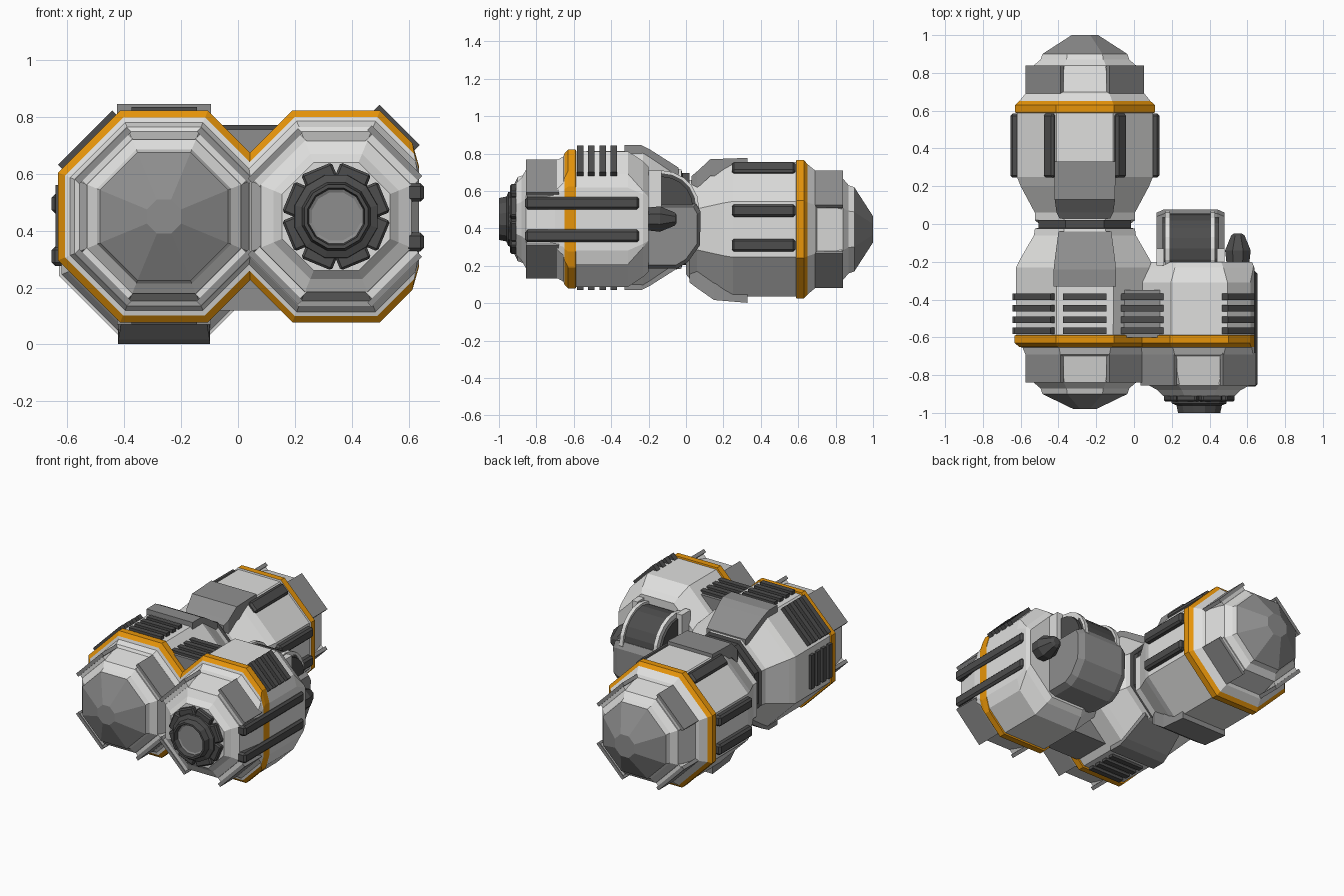
import bpy, bmesh, math
from mathutils import Vector

if "Cube" in bpy.data.objects:
    bpy.data.objects.remove(bpy.data.objects["Cube"])

def material(name, c):
    m = bpy.data.materials.new(name)
    m.diffuse_color = (*c, 1)
    m.use_nodes = True
    m.node_tree.nodes["Principled BSDF"].inputs["Base Color"].default_value = m.diffuse_color
    return m

LIGHT = material("light grey", (0.74, 0.74, 0.73))
MID = material("mid grey", (0.27, 0.27, 0.27))
DARK = material("dark grey", (0.075, 0.075, 0.075))
ORANGE = material("orange", (0.80, 0.30, 0.003))
MATS = [LIGHT, MID, DARK, ORANGE]
L, M, D, O = range(4)

def finish(name, bm, mats):
    bmesh.ops.remove_doubles(bm, verts=bm.verts, dist=1e-5)
    bmesh.ops.recalc_face_normals(bm, faces=bm.faces)
    me = bpy.data.meshes.new(name)
    bm.to_mesh(me)
    bm.free()
    for m in mats:
        me.materials.append(m)
    ob = bpy.data.objects.new(name, me)
    bpy.context.collection.objects.link(ob)
    return ob

def section(r, sides=8, clip=None):
    """Flat-sided polygon with apothem r; clip trims the +x side."""
    if clip is None:
        R = r / math.cos(math.pi / sides)
        return [(R * math.cos((i + .5) * 2 * math.pi / sides),
                 R * math.sin((i + .5) * 2 * math.pi / sides)) for i in range(sides)]
    t, c = math.tan(math.pi / 8), min(r, clip)
    d, s = r - c, r * math.sqrt(2) - c
    right = [(c, s - .75 * d), (c - .3 * d, s + .3 * d)]
    left = [(t * r, r), (-t * r, r), (-r, t * r)]
    top = right + left
    return top + [(x, -z) for x, z in reversed(top)]

def bridge(bm, rings, mats=None):
    """Skin neighbouring rings and close both ends."""
    for k, (a, b) in enumerate(zip(rings, rings[1:])):
        for i in range(len(a)):
            j = (i + 1) % len(a)
            bm.faces.new((a[i], a[j], b[j], b[i])).material_index = mats[k] if mats else 0
    bm.faces.new(rings[0]).material_index = mats[0] if mats else 0
    bm.faces.new(rings[-1]).material_index = mats[-1] if mats else 0

def loft(name, cx, cz, prof, sides=8, clip=None):
    """Rings along y; each entry is (y, radius, colour of band that follows)."""
    bm = bmesh.new()
    rings = [[bm.verts.new((cx + x, y, cz + z)) for x, z in section(r, sides, clip)]
             for y, r, _ in prof]
    bridge(bm, rings, [p[2] for p in prof])
    return finish(name, bm, MATS)

def plate(name, cx, cz, deg, r0, r1, half, y0, y1, mat, off=0, bevel=0):
    """Box lying on the side of a pod that faces the given angle."""
    a = math.radians(deg)
    n, t = Vector((math.cos(a), 0, math.sin(a))), Vector((-math.sin(a), 0, math.cos(a)))
    bm = bmesh.new()
    base = Vector((cx, 0, cz))
    rings = [[bm.verts.new(base + n * r + t * (off + s * half) + Vector((0, y, 0)))
              for s, y in ((-1, y0), (1, y0), (1, y1), (-1, y1))] for r in (r0, r1)]
    bridge(bm, rings)
    if bevel:
        bmesh.ops.bevel(bm, geom=bm.edges[:], offset=bevel, segments=1, affect='EDGES')
    return finish(name, bm, [mat])

def saddle(name, cx, cz, up, path, mat, thick=.09):
    """Bent plate following (y, height, half width) points."""
    bm = bmesh.new()
    bridge(bm, [[bm.verts.new((cx + s * w, y, cz + up * h)) for s, h in
                 ((-1, h), (1, h), (1, h - thick), (-1, h - thick))] for y, h, w in path])
    return finish(name, bm, [mat])

def slats(name, cx, cz, deg, r1, half, off=0):
    for i in range(4):
        y = -.385 - .06 * i
        plate(f"{name}_{i}", cx, cz, deg, r1 - .05, r1, half, y - .018, y + .016, DARK, off)

# Main pod: front and rear halves, the rear one sitting lower
MX, MZ, RZ, PX = -.26, .45, .395, .345
loft("front_hull", MX, MZ, [(-.98, .06, M), (-.9, .225, L), (-.87, .235, L), (-.84, .27, L),
     (-.7, .298, L), (-.69, .315, L), (-.655, .33, L), (-.65, .348, O), (-.63, .372, O),
     (-.59, .372, O), (-.588, .362, L), (-.23, .365, L), (-.19, .345, L), (-.06, .27, L),
     (-.025, .265, D), (-.02, .245, D), (.02, .245, D)])
loft("rear_hull", MX, RZ, [(0, .24, L), (.02, .265, L), (.06, .265, L), (.2, .34, L),
     (.25, .36, L), (.588, .36, L), (.59, .37, O), (.63, .37, O), (.65, .348, L),
     (.69, .315, L), (.7, .298, L), (.84, .27, L), (.87, .235, L), (.9, .225, M),
     (1, .07, M)])

# Side pod, trimmed on its outer side
loft("side_hull", PX, MZ, [(-.91, .19, L), (-.88, .22, L), (-.855, .265, L), (-.7, .298, L),
     (-.69, .315, L), (-.655, .335, L), (-.65, .35, O), (-.63, .372, O), (-.59, .372, O),
     (-.588, .362, L), (-.31, .362, L), (-.23, .31, L), (-.2, .28, L)], clip=.292)

# Thin collar plates on the diagonal sides of each end
for deg in (45, 135, 225, 315):
    plate(f"front_collar_{deg}", MX, MZ, deg, .292, .314, .13, -.84, -.68, MID)
    plate(f"rear_collar_{deg}", MX, RZ, deg, .292, .314, .13, .68, .84, MID)
    off = {45: .012, 315: -.012}.get(deg, 0)
    plate(f"side_collar_{deg}", PX, MZ, deg, .292, .314, .125, -.855, -.68, MID, off)
    # filler that closes the gap between collar and hull
    plate(f"front_collar_core_{deg}", MX, MZ, deg, .2, .295, .115, -.835, -.69, LIGHT)
    plate(f"rear_collar_core_{deg}", MX, RZ, deg, .2, .295, .115, .69, .835, LIGHT)
    plate(f"side_collar_core_{deg}", PX, MZ, deg, .2, .295, .115, -.85, -.69, LIGHT)

# Saddle plates bridging the waist above and below
front_path = [(-.33, .395, .165), (-.24, .395, .165), (-.19, .37, .16), (-.04, .275, .14)]
rear_path = [(.03, .285, .135), (.06, .31, .15), (.13, .375, .16), (.33, .382, .162)]
low_path = [(.02, .285, .135), (.06, .315, .15), (.15, .378, .16), (.33, .393, .162)]
saddle("front_top_saddle", MX, MZ, 1, front_path, MID)
saddle("front_bottom_saddle", MX, MZ, -1, [(y, h - .015, w) for y, h, w in front_path], MID)
saddle("rear_top_saddle", MX, RZ, 1, rear_path, MID)
saddle("rear_bottom_saddle", MX, RZ, -1, low_path, MID)

# Cooling slats
for deg, r, w in ((90, .385, .115), (270, .38, .115), (135, .392, .135), (180, .382, .11)):
    slats(f"main_slat_{deg}", MX, MZ, deg, r, w)
slats("side_slat", PX, MZ, 45, .385, .1, .07)

# Bridge block between the pods with its own slats
plate("bridge_block", .06, MZ, 90, -.33, .305, .135, -.6, -.35, MID)
for deg in (90, 270):
    slats(f"bridge_slat_{deg}", .06, MZ, deg, .322, .133)

# Rounded bars on the rear hull
for side in (1, -1):
    a = 0 if side == 1 else 180
    for off in (.1, -.085):
        plate(f"rear_side_bar_{side}_{off}", MX, RZ, a, .32, .395, .034, .245, .585, DARK, side * off, .012)
    plate(f"rear_upper_bar_{side}", MX, RZ, 45 if side == 1 else 135, .33, .38, .038,
          .245, .585, DARK, side * .1, .012)

# Long bars along the outer face of the side pod
for z in (.085, -.09):
    plate(f"side_long_bar_{z}", PX, MZ, 0, .2, .308, .033, -.86, -.25, DARK, z, .012)

# Nozzle at the front of the side pod
loft("nozzle", PX, MZ, [(-.965, .085, M), (-.97, .095, D), (-1, .1, D), (-1, .112, D),
     (-.96, .12, D), (-.95, .145, D), (-.9, .15, D)], sides=12)
for i in range(8):
    plate(f"nozzle_block_{i}", PX, MZ, i * 45 + 22.5, .11, .182, .058, -.94, -.9, DARK, 0, .008)

# Drum and cradle behind the side pod
def drum(name, x0, x1, r, mat):
    bm = bmesh.new()
    bridge(bm, [[bm.verts.new((x, -.13 + r * math.cos(i * math.pi / 10),
                               .51 + r * math.sin(i * math.pi / 10))) for i in range(20)]
                for x in (x0, x1)])
    return finish(name, bm, [mat])

drum("drum", .17, .43, .185, DARK)
drum("drum_axle", .15, .45, .168, DARK)
for x in (.165, .405):
    drum(f"drum_rim_{x}", x, x + .025, .2, LIGHT)

outline = [(-.22, .53), (.055, .53), (.078, .49), (.075, .31), (.01, .22), (-.05, .185), (-.22, .185)]
bm = bmesh.new()
bridge(bm, [[bm.verts.new((x, -.1 + (y + .1) * k, .37 + (z - .37) * k)) for y, z in outline]
            for x, k in ((.12, .9), (.16, 1), (.44, 1), (.48, .9))])
finish("drum_cradle", bm, [MID])
for x in (.14, .46):
    plate(f"drum_cheek_{x}", x, .5, 90, 0, .21, .02, -.22, -.13, LIGHT)

# Small pointed thruster beside the drum
loft("small_thruster", .55, MZ, [(-.24, .045, D), (-.21, .06, D), (-.14, .068, D),
     (-.06, .035, D), (-.05, .02, D)], sides=8)
